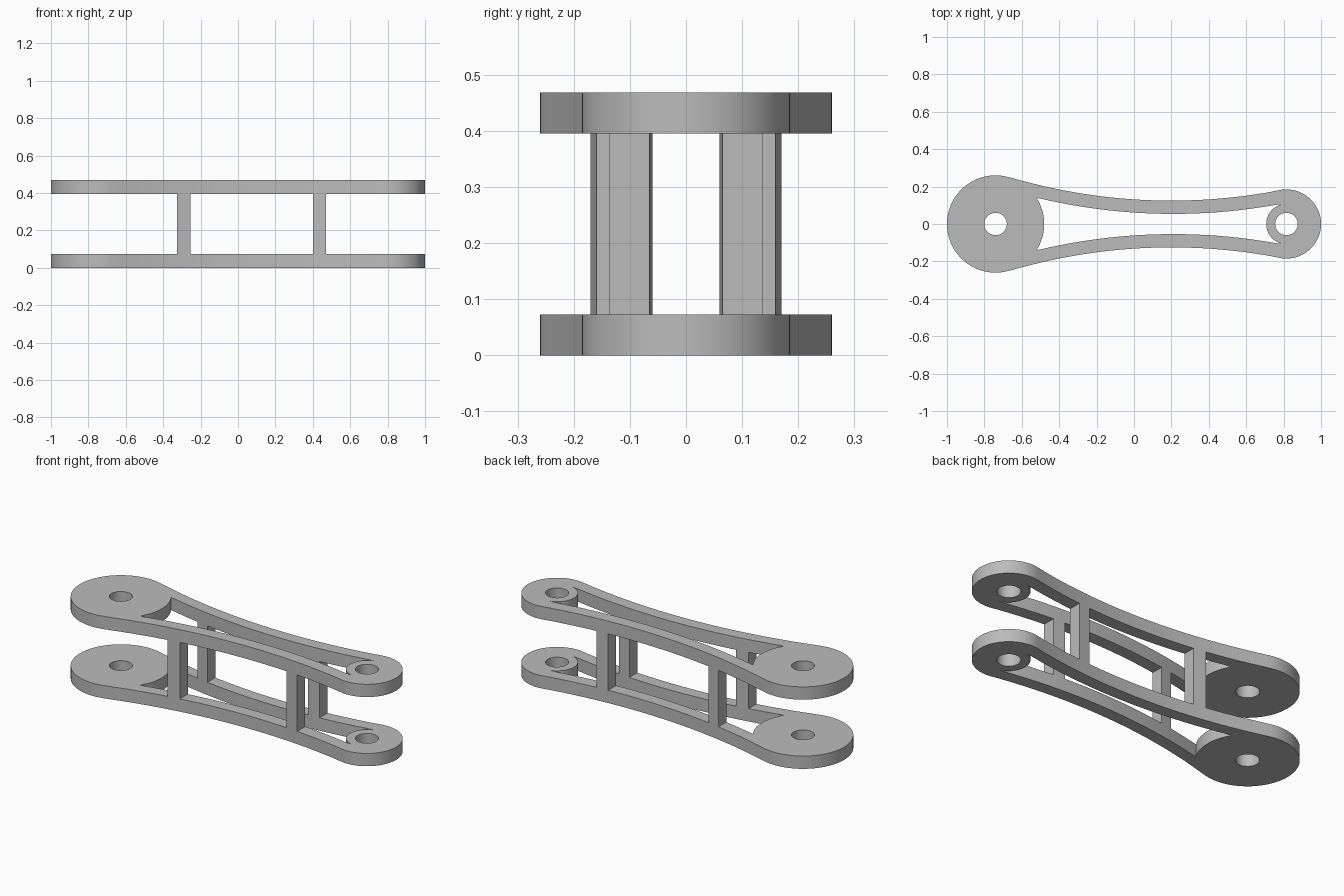
import bpy, bmesh
from math import sin, cos, atan2, pi, radians, sqrt
from mathutils import Vector

cube = bpy.data.objects.get("Cube")
if cube:
    bpy.data.objects.remove(cube, do_unlink=True)

grey = bpy.data.materials.new("plain_grey")
grey.use_nodes = True
colour = (0.5, 0.5, 0.5, 1)
grey.diffuse_color = colour
grey.node_tree.nodes["Principled BSDF"].inputs["Base Color"].default_value = colour

THICK, HEIGHT = 0.073, 0.468
BIG_X, BIG_R = -0.74, 0.26
SMALL_X, SMALL_R = 0.815, 0.185
HOLE_R, BOSS_R = 0.06, 0.108


def arc(cx, r, a0, a1, n):
    return [(cx + r * cos(a0 + (a1 - a0) * i / n), r * sin(a0 + (a1 - a0) * i / n))
            for i in range(n + 1)]


# Waisted side curves, as half-width at a given x
def outer(x):
    return 0.125 + 3.05 - sqrt(3.05 ** 2 - (x - 0.2) ** 2)


def inner(x):
    return 0.054 + 3.12 - sqrt(3.12 ** 2 - (x - 0.21) ** 2)


def side(fn, x0, x1, sign, n=32):
    xs = [x0 + (x1 - x0) * i / n for i in range(n + 1)]
    return [(x, sign * fn(x)) for x in xs]


def prism(name, loops, z0, z1):
    """Filled 2D outline with holes, extruded between two heights."""
    curve = bpy.data.curves.new(name, "CURVE")
    curve.dimensions, curve.fill_mode = "2D", "BOTH"
    curve.extrude = (z1 - z0) / 2
    for loop in loops:
        spline = curve.splines.new("POLY")
        spline.points.add(len(loop) - 1)
        for point, (x, y) in zip(spline.points, loop):
            point.co = (x, y, 0, 1)
        spline.use_cyclic_u = True
    temp = bpy.data.objects.new(name + "_outline", curve)
    bpy.context.collection.objects.link(temp)
    graph = bpy.context.evaluated_depsgraph_get()
    mesh = bpy.data.meshes.new_from_object(temp.evaluated_get(graph))
    bpy.data.objects.remove(temp, do_unlink=True)
    bm = bmesh.new()
    bm.from_mesh(mesh)
    bmesh.ops.remove_doubles(bm, verts=bm.verts, dist=0.0002)
    bmesh.ops.translate(bm, verts=bm.verts, vec=Vector((0, 0, (z0 + z1) / 2)))
    bmesh.ops.recalc_face_normals(bm, faces=bm.faces)
    bm.to_mesh(mesh)
    bm.free()
    mesh.materials.clear()
    mesh.materials.append(grey)
    obj = bpy.data.objects.new(name, mesh)
    bpy.context.collection.objects.link(obj)
    bpy.ops.object.select_all(action="DESELECT")
    obj.select_set(True)
    bpy.context.view_layer.objects.active = obj
    bpy.ops.object.shade_smooth_by_angle(angle=radians(30))
    return obj


# Link plate outline: large eye, waisted sides, small eye
bx, sx = -0.666, 0.78
big_a = atan2(outer(bx), bx - BIG_X)
small_a = atan2(outer(sx), sx - SMALL_X)
outline = (arc(BIG_X, BIG_R, big_a, 2 * pi - big_a, 64)
           + side(outer, bx, sx, -1)[1:-1]
           + arc(SMALL_X, SMALL_R, -small_a, small_a, 48)
           + side(outer, sx, bx, 1)[1:-1])

# Long window between the eyes
wx, vx = -0.52, 0.79
win_a = atan2(inner(wx), wx - BIG_X)
boss_a = atan2(inner(vx), vx - SMALL_X)
window = (arc(BIG_X, BIG_R, win_a, -win_a, 20)
          + side(inner, wx, vx, -1)[1:-1]
          + arc(SMALL_X, BOSS_R, 2 * pi - boss_a, boss_a, 32)
          + side(inner, vx, wx, 1)[1:-1])

# Pin holes
holes = [arc(x, HOLE_R, 0, 2 * pi, 40)[:-1] for x in (BIG_X, SMALL_X)]

for name, z in (("lower_plate", 0), ("upper_plate", HEIGHT - THICK)):
    prism(name, [outline, window] + holes, z, z + THICK)

# Four posts that follow the side rails
for end, x0, x1 in (("large_end", -0.325, -0.255), ("small_end", 0.4, 0.47)):
    for place, sign in (("front", -1), ("back", 1)):
        profile = side(outer, x0, x1, sign, 4) + side(inner, x1, x0, sign, 4)
        prism(f"{end}_{place}_post", [profile], THICK, HEIGHT - THICK)
